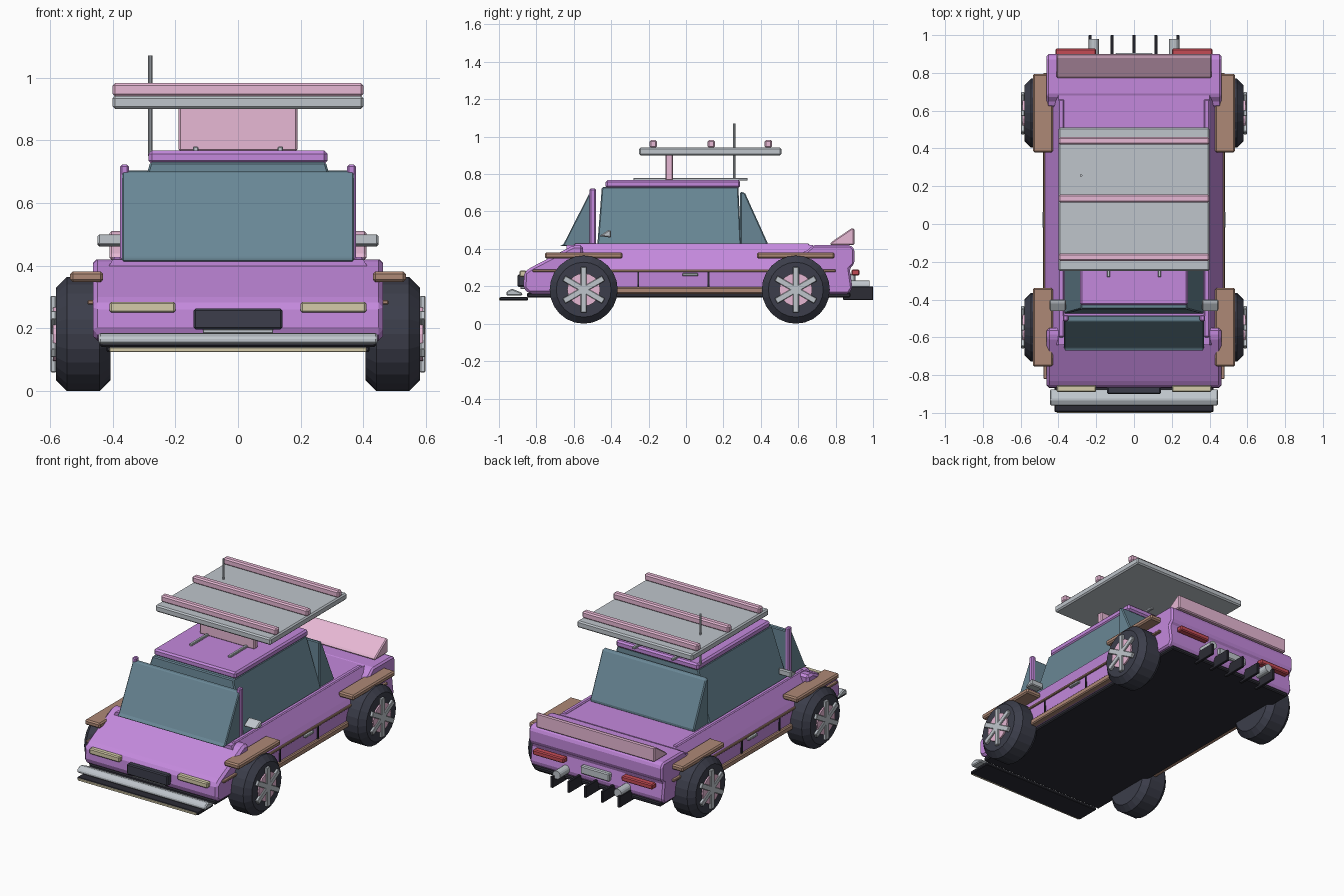
import bpy, bmesh, math
from mathutils import Vector, Matrix

if "Cube" in bpy.data.objects:
    bpy.data.objects.remove(bpy.data.objects["Cube"])


def mat(name, r, g, b):
    m = bpy.data.materials.new(name)
    m.diffuse_color = (r, g, b, 1)
    m.use_nodes = True
    m.node_tree.nodes["Principled BSDF"].inputs["Base Color"].default_value = m.diffuse_color
    return m


PURPLE = mat("purple_paint", .55, .25, .72)
PINK = mat("pink_paint", .80, .48, .66)
GLASS = mat("glass", .14, .24, .30)
BROWN = mat("brown_trim", .42, .25, .18)
DARK = mat("dark_rubber", .045, .048, .07)
BLACK = mat("black_plastic", .025, .025, .035)
GREY = mat("light_metal", .52, .56, .60)
CREAM = mat("headlight_cream", .66, .60, .40)
RED = mat("taillight_red", .55, .07, .09)


def finish(name, bm, material, bevel=0.0):
    bmesh.ops.recalc_face_normals(bm, faces=bm.faces)
    me = bpy.data.meshes.new(name)
    bm.to_mesh(me)
    bm.free()
    ob = bpy.data.objects.new(name, me)
    bpy.context.collection.objects.link(ob)
    me.materials.append(material)
    if bevel:
        b = ob.modifiers.new("bevel", 'BEVEL')
        b.width = bevel
        b.segments = 1
        b.limit_method = 'ANGLE'
        b.angle_limit = math.radians(25)
    return ob


def box(name, x, y, z, material, bevel=0.006):
    """Box from (min, max) pairs."""
    bm = bmesh.new()
    bmesh.ops.create_cube(bm, size=1)
    for v in bm.verts:
        v.co = Vector([(a + b) / 2 + c * (b - a) for (a, b), c in zip((x, y, z), v.co)])
    return finish(name, bm, material, bevel)


def sides(name, x, y, z, material, bevel=0.006):
    """The same box on the left and the right."""
    box("right_" + name, x, y, z, material, bevel)
    box("left_" + name, (-x[1], -x[0]), y, z, material, bevel)


def prism(name, profile, span, material, axis='x', bevel=0.006):
    """Extrude a (y, z) profile along x, or an (x, z) profile along y."""
    bm = bmesh.new()
    place = (lambda p, s: (s, p[0], p[1])) if axis == 'x' else (lambda p, s: (p[0], s, p[1]))
    face = bm.faces.new([bm.verts.new(place(p, span[0])) for p in profile])
    ext = bmesh.ops.extrude_face_region(bm, geom=[face])
    move = Vector(place((0, 0), span[1] - span[0]))
    bmesh.ops.translate(bm, vec=move, verts=[v for v in ext["geom"] if isinstance(v, bmesh.types.BMVert)])
    return finish(name, bm, material, bevel)


def rod(name, center, radius, depth, axis, material, seg=16, bevel=0.0):
    bm = bmesh.new()
    rot = {'x': Matrix.Rotation(math.pi / 2, 4, 'Y'),
           'y': Matrix.Rotation(math.pi / 2, 4, 'X'), 'z': Matrix()}[axis]
    bmesh.ops.create_cone(bm, cap_ends=True, segments=seg, radius1=radius, radius2=radius,
                          depth=depth, matrix=Matrix.Translation(center) @ rot)
    ob = finish(name, bm, material, bevel)
    if bevel:
        ob.modifiers["bevel"].angle_limit = math.radians(60)
    return ob


# Lower body with sloped shoulders, nose and tail
right = [(.45, .16), (.465, .19), (.47, .29), (.455, .32), (.40, .42)]
prism("mid_body", right + [(-x, z) for x, z in reversed(right)], (-.64, .68), PURPLE, 'y', 0)
prism("nose_and_hood", [(-.84, .16), (-.87, .19), (-.865, .275), (-.83, .30),
                        (-.60, .42), (-.55, .42), (-.55, .16)], (-.462, .462), PURPLE, bevel=.014)
prism("tail_and_trunk", [(.62, .16), (.87, .16), (.89, .19), (.875, .295), (.90, .32), (.90, .40),
                         (.88, .42), (.68, .42), (.64, .385), (.62, .385)],
      (-.462, .462), PURPLE, bevel=.012)
sides("deck_rail", (.37, .40), (-.60, .66), (.40, .428), PURPLE)
box("floor_pan", (-.44, .44), (-.85, .88), (.14, .165), BLACK)

# Glass cabin
bm = bmesh.new()
bmesh.ops.create_cube(bm, size=1)
for v in bm.verts:
    top = v.co.z > 0
    v.co = Vector(((.28 if top else .372) * (1 if v.co.x > 0 else -1),
                   (.28 if top else .295) if v.co.y > 0 else (-.45 if top else -.475),
                   .73 if top else .41))
finish("side_glass_cabin", bm, GLASS, .006)
prism("windshield", [(-.675, .415), (-.655, .425), (-.515, .70), (-.485, .70), (-.485, .41)],
      (-.37, .37), GLASS)
prism("rear_window", [(.435, .415), (.435, .435), (.315, .70), (.29, .705), (.29, .41)],
      (-.36, .36), GLASS)
sides("front_pillar", (.348, .376), (-.515, -.482), (.41, .722), PURPLE)

# Roof, rails and raised rack
box("roof", (-.285, .285), (-.43, .29), (.725, .767), PURPLE, .01)
sides("roof_rail", (.126, .144), (-.28, .33), (.765, .78), GREY, .003)
box("rack_post", (-.19, .19), (-.11, -.07), (.765, .905), PINK)
box("rack_board", (-.40, .40), (-.25, .51), (.90, .942), GREY, .008)
for i, y in enumerate((-.175, .135, .44)):
    box(f"rack_bar_{i}", (-.40, .40), (y - .02, y + .02), (.94, .982), PINK, .008)
rod("antenna", (-.28, .257, .91), .007, .32, 'z', GREY, 10)

# Rear spoiler
prism("spoiler", [(.77, .42), (.775, .435), (.885, .51), (.90, .51), (.90, .42)], (-.41, .41), PINK)

# Front end
sides("headlight", (.20, .41), (-.89, -.855), (.25, .285), CREAM)
box("grille", (-.142, .142), (-.90, -.86), (.197, .263), DARK)
box("lower_grille_strip", (-.112, .112), (-.885, -.86), (.185, .197), GREY, .002)
prism("front_bumper", [(-.96, .15), (-.96, .172), (-.93, .187), (-.875, .165), (-.875, .15)],
      (-.445, .445), GREY)
box("splitter", (-.42, .42), (-.995, -.845), (.125, .143), BLACK, .004)
box("splitter_lip", (-.41, .41), (-1.0, -.985), (.125, .139), CREAM, .002)

# Rear end
sides("taillight", (.20, .415), (.885, .928), (.258, .29), RED)
box("rear_plate", (-.10, .10), (.87, .905), (.215, .265), GREY)
for i in range(5):
    x = (i - 2) * .116
    box(f"diffuser_fin_{i}", (x - .008, x + .008), (.84, 1.0), (.127, .198), BLACK, .002)
for s, side in ((1, "right"), (-1, "left")):
    rod(side + "_exhaust", (s * .212, .925, .205), .026, .11, 'y', GREY, 16)

# Side trim, doors and mirrors
sides("belt_trim", (.46, .48), (-.82, .80), (.276, .29), BROWN, .003)
sides("rocker_trim", (.44, .482), (-.40, .43), (.16, .195), BROWN)
for i, y in enumerate((-.255, .12)):
    sides(f"door_seam_{i}", (.45, .474), (y - .005, y + .005), (.195, .276), BLACK, 0)
sides("door_handle", (.46, .485), (-.02, .065), (.255, .27), GREY, .003)
for s, side in ((1, "right"), (-1, "left")):
    prism(side + "_mirror", [(-.465, .468), (-.40, .46), (-.40, .50), (-.415, .50)],
          sorted((s * .36, s * .448)), GREY)

# Wheels and flat fenders
for end, y in (("front", -.547), ("rear", .587)):
    sides(end + "_fender", (.43, .535), (y - .208, y + .208), (.348, .381), BROWN, .008)
    for s, side in ((1, "right"), (-1, "left")):
        tag = f"{end}_{side}"
        c = Vector((0, y, .182))
        rod(tag + "_tire", c + Vector((s * .4935, 0, 0)), .182, .175, 'x', DARK, 24, .035)
        rod(tag + "_hub", c + Vector((s * .565, 0, 0)), .088, .05, 'x', PINK, 20)
        for k in range(3):
            sp = box(f"{tag}_spoke_{k}", (-.009, .009), (-.016, .016), (-.122, .122), GREY, .003)
            sp.location = c + Vector((s * .589, 0, 0))
            sp.rotation_euler.x = k * math.pi / 3
